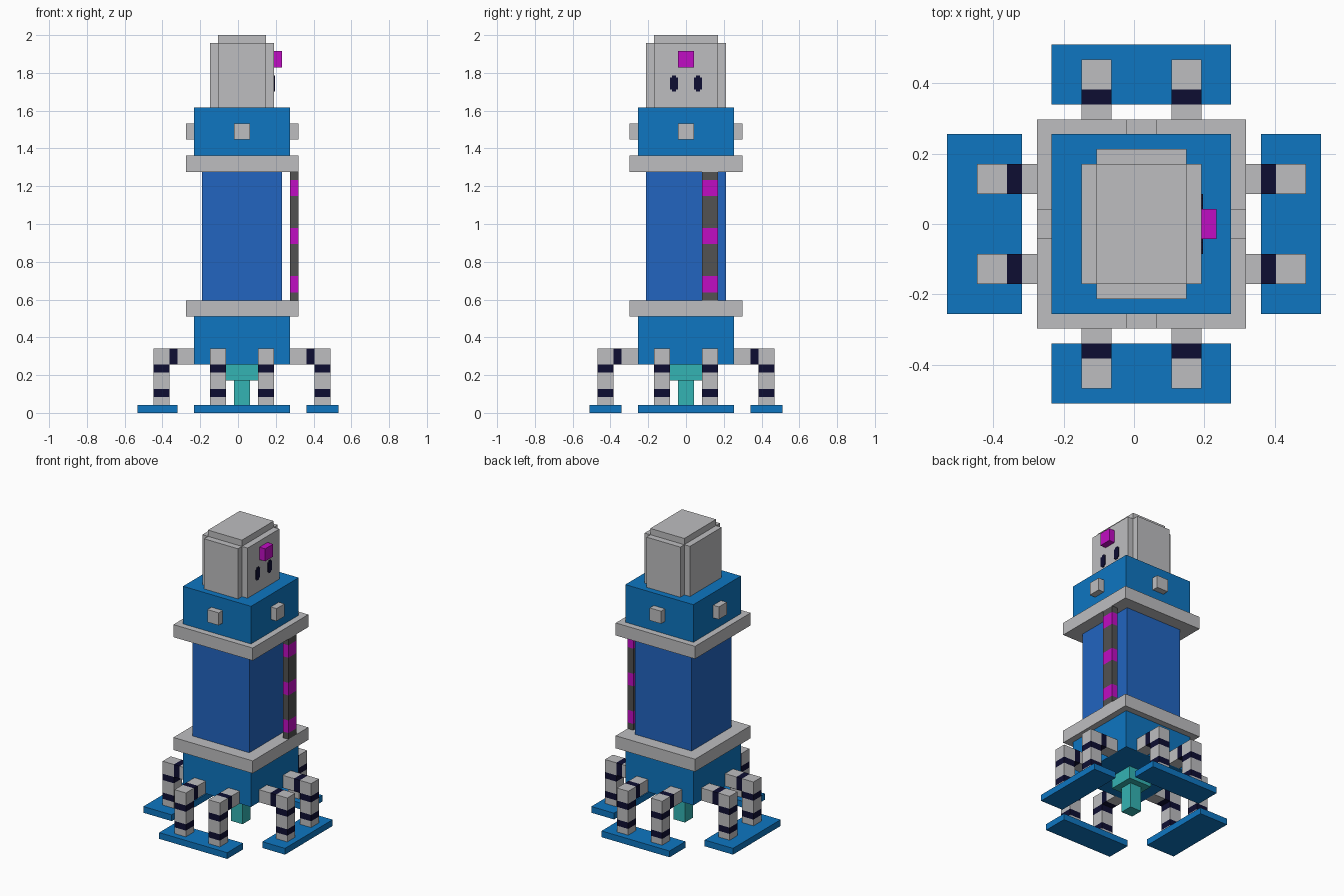
import bpy, bmesh, math
from mathutils import Matrix, Vector

cube = bpy.data.objects.get("Cube")
if cube:
    bpy.data.objects.remove(cube, do_unlink=True)

U = 2 / 47                                   # one grid block
CENTRE = Matrix.Translation((0.5 * U, 0, 0))  # tower axis sits half a block to +x


def material(name, rgb):
    """Flat material from 0-255 sRGB values."""
    lin = [(c / 255 / 12.92) if c <= 10 else ((c / 255 + 0.055) / 1.055) ** 2.4 for c in rgb]
    m = bpy.data.materials.new(name)
    m.use_nodes = True
    m.diffuse_color = (*lin, 1)
    bsdf = next(n for n in m.node_tree.nodes if n.type == 'BSDF_PRINCIPLED')
    bsdf.inputs["Base Color"].default_value = (*lin, 1)
    return m


GREY = material("light_grey", (190, 190, 192))
BLUE = material("bright_blue", (14, 118, 193))
DEEP = material("deep_blue", (34, 101, 192))
NAVY = material("dark_navy", (13, 13, 50))
PINK = material("magenta", (192, 13, 195))
TEAL = material("teal", (52, 179, 179))
IRON = material("iron_grey", (82, 82, 82))


def finish(name, bm, mats, turn=0):
    """Turn by quarter turns about the tower axis, scale blocks to units, and link."""
    bm.transform(CENTRE @ Matrix.Rotation(turn * math.pi / 2, 4, 'Z') @ Matrix.Scale(U, 4))
    bmesh.ops.recalc_face_normals(bm, faces=bm.faces)
    me = bpy.data.meshes.new(name)
    bm.to_mesh(me)
    bm.free()
    for m in mats:
        me.materials.append(m)
    ob = bpy.data.objects.new(name, me)
    bpy.context.scene.collection.objects.link(ob)
    return ob


def block(name, x, y, z, mat, turn=0, band_mat=None, axis=2, bands=()):
    """Box from (min, max) ranges; bands along one axis get a second material."""
    bm = bmesh.new()
    bmesh.ops.create_cube(bm, size=1)
    for v in bm.verts:
        v.co = Vector([r[0] if c < 0 else r[1] for c, r in zip(v.co, (x, y, z))])
    normal = Vector([float(i == axis) for i in range(3)])
    for cut in {c for b in bands for c in b}:
        bmesh.ops.bisect_plane(bm, geom=bm.verts[:] + bm.edges[:] + bm.faces[:],
                               plane_co=normal * cut, plane_no=normal)
    for f in bm.faces:
        h = f.calc_center_median()[axis]
        f.material_index = int(any(lo < h < hi for lo, hi in bands))
    return finish(name, bm, [mat] + ([band_mat] if band_mat else []), turn)


def cross_prism(name, a, b, c, d, depth, mat, place=Matrix()):
    """Prism over a plus-shaped profile: union of a x b and c x d half sizes (c < a, d > b)."""
    quarter = [(a, b), (c, b), (c, d)]
    pts = (quarter + [(-x, y) for x, y in reversed(quarter)]
           + [(-x, -y) for x, y in quarter] + [(x, -y) for x, y in reversed(quarter)])
    bm = bmesh.new()
    face = bm.faces.new([bm.verts.new((x, y, 0)) for x, y in pts])
    ext = bmesh.ops.extrude_face_region(bm, geom=[face])
    bmesh.ops.translate(bm, vec=(0, 0, depth),
                        verts=[g for g in ext["geom"] if isinstance(g, bmesh.types.BMVert)])
    bm.transform(place)
    return finish(name, bm, [mat])


def square(name, half, z, mat):
    return block(name, (-half, half), (-half, half), z, mat)


# Tower, from the exhaust upward
square("nozzle_tip", 1, (0, 4), TEAL)
square("nozzle_base", 2, (4, 6), TEAL)
square("lower_body", 6, (6, 12), BLUE)
square("lower_collar", 7, (12, 14), GREY)
square("tower_shaft", 5, (14, 30), DEEP)
square("upper_collar", 7, (30, 32), GREY)
square("upper_body", 6, (32, 38), BLUE)

# Head with notched corners and a raised cap
cross_prism("head", 4, 4, 3, 5, 8, GREY, Matrix.Translation((0, 0, 38)))
block("head_cap", (-3, 3), (-4, 4), (46, 47), GREY)

# Face on the +x side
block("nose", (4, 5), (-1, 1), (43, 45), PINK)
for side, y in (("right", -1.5), ("left", 1.5)):
    # Profile x -> y, profile y -> z, depth -> x
    place = Matrix(((0, 0, 1, 4), (1, 0, 0, y), (0, 1, 0, 41), (0, 0, 0, 1)))
    cross_prism("eye_" + side, 0.5, 0.75, 0.25, 1, 0.1, NAVY, place)

# Striped pole between the collars
block("striped_pole", (6, 7), (2, 4), (14, 30), IRON,
      band_mat=PINK, bands=[(15, 17), (21, 23), (27, 29)])

# Button, foot plate and a pair of bent legs on each side
for turn, side in enumerate(("east", "back", "west", "front")):
    block("button_" + side, (6, 7), (-1, 1), (34, 36), GREY, turn)
    block("foot_" + side, (8, 13 if side == "west" else 12), (-6, 6), (0, 1), BLUE, turn)
    for n, y in enumerate(((-4, -2), (2, 4)), 1):
        block(f"leg_post_{side}_{n}", (9, 11), y, (1, 8), GREY, turn,
              band_mat=NAVY, bands=[(2, 3), (5, 6)])
        block(f"leg_arm_{side}_{n}", (6, 9), y, (6, 8), GREY, turn,
              band_mat=NAVY, axis=0, bands=[(8, 9)])
